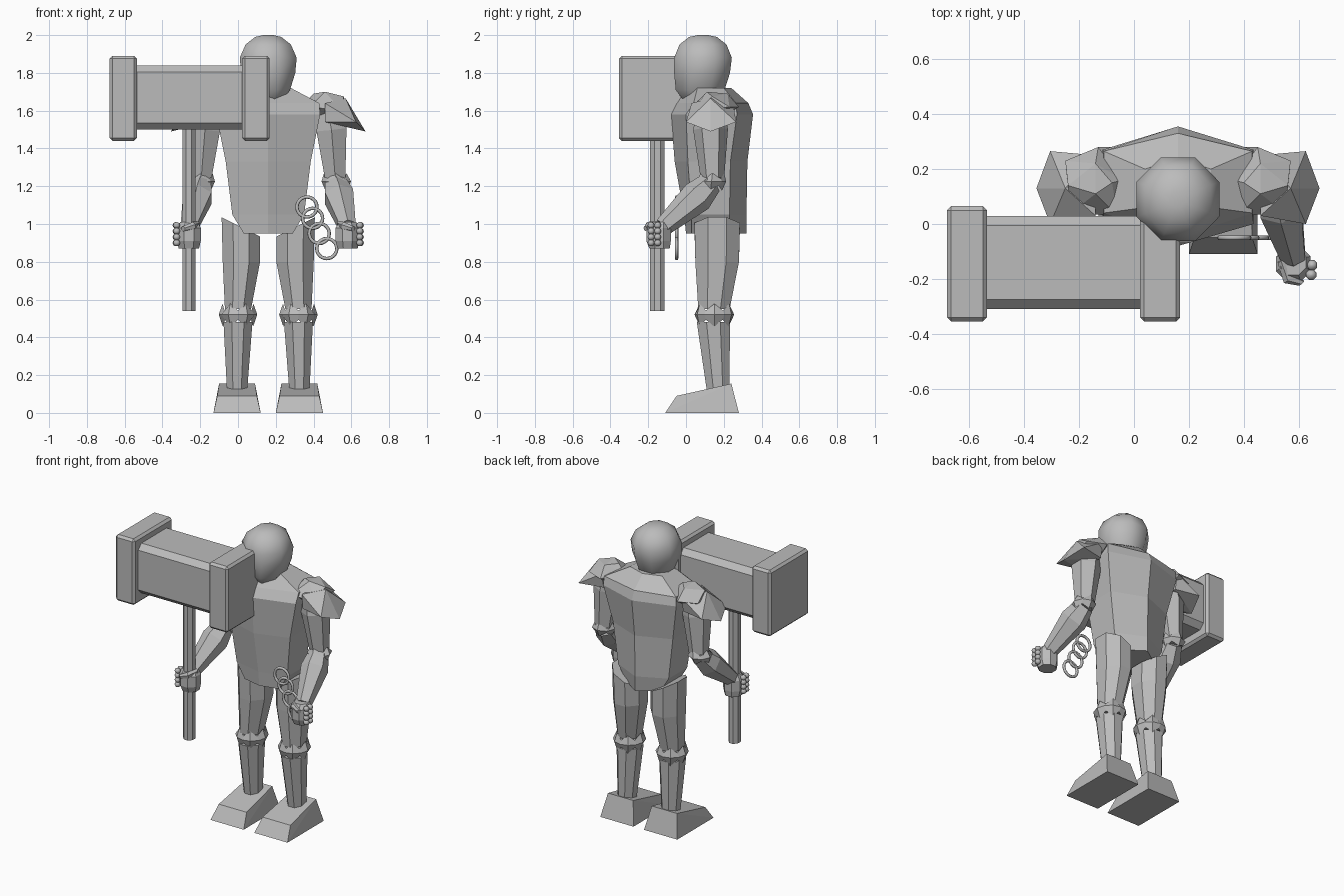
import bpy, bmesh, math
from mathutils import Vector

if "Cube" in bpy.data.objects:
    bpy.data.objects.remove(bpy.data.objects["Cube"])

CX = 0.16  # body mid-plane
grey = bpy.data.materials.new("plain_grey")
grey.diffuse_color = (0.5, 0.5, 0.5, 1)
grey.use_nodes = True
grey.node_tree.nodes["Principled BSDF"].inputs["Base Color"].default_value = grey.diffuse_color


def finish(name, bm, smooth=None):
    bmesh.ops.recalc_face_normals(bm, faces=bm.faces)
    me = bpy.data.meshes.new(name)
    bm.to_mesh(me)
    bm.free()
    me.materials.append(grey)
    ob = bpy.data.objects.new(name, me)
    bpy.context.collection.objects.link(ob)
    if smooth:
        bpy.context.view_layer.objects.active = ob
        ob.select_set(True)
        bpy.ops.object.shade_smooth_by_angle(angle=math.radians(smooth))
        ob.select_set(False)
    return ob


def place(p, side):
    """Body-relative point to world, side = 1 or -1."""
    return Vector((CX + side * p[0], p[1], p[2]))


def loft(name, rings, side=1, smooth=None):
    bm = bmesh.new()
    rows = [[bm.verts.new(place(p, side)) for p in r] for r in rings]
    n = len(rows[0])
    for a, b in zip(rows, rows[1:]):
        for i in range(n):
            bm.faces.new((a[i], a[(i + 1) % n], b[(i + 1) % n], b[i]))
    bm.faces.new(rows[0])
    bm.faces.new(rows[-1])
    return finish(name, bm, smooth)


def hull(name, pts, side=1):
    bm = bmesh.new()
    for p in pts:
        bm.verts.new(place(p, side))
    res = bmesh.ops.convex_hull(bm, input=bm.verts)
    junk = [v for v in res["geom_interior"] if isinstance(v, bmesh.types.BMVert)]
    bmesh.ops.delete(bm, geom=junk, context="VERTS")
    return finish(name, bm)


def oval(x, y, z, rx, ry, n=8, turn=0.5, zig=0):
    """Level ring, with optional zigzag height."""
    return [(x + rx * math.cos((i + turn) * math.tau / n),
             y + ry * math.sin((i + turn) * math.tau / n),
             z + zig * (-1) ** i) for i in range(n)]


def tube(name, stations, n=6, side=1, turn=0.5):
    """Tapered limb through (x, y, z, radius) stations."""
    ps = [Vector(s[:3]) for s in stations]
    d = (ps[-1] - ps[0]).normalized()
    u = (Vector((1, 0, 0)) - d * d.x).normalized()
    v = d.cross(u)
    rings = []
    for p, s in zip(ps, stations):
        rings.append([p + s[3] * (u * math.cos((i + turn) * math.tau / n) +
                                  v * math.sin((i + turn) * math.tau / n)) for i in range(n)])
    return loft(name, rings, side)


def box(name, lo, hi, bevel):
    bm = bmesh.new()
    bmesh.ops.create_cube(bm, size=1)
    for v in bm.verts:
        v.co = Vector([(a + b) / 2 + c * (b - a) for a, b, c in zip(lo, hi, v.co)])
    bmesh.ops.bevel(bm, geom=bm.edges[:], offset=bevel, segments=1, affect="EDGES")
    return finish(name, bm)


# Torso: six-sided rings with a centre ridge front and back
def chest(z, w, yf, ys, yr, yb):
    return [(0, yf, z), (w, ys, z), (w, yr, z), (0, yb, z), (-w, yr, z), (-w, ys, z)]


loft("torso", [chest(0.95, 0.13, 0.0, 0.03, 0.23, 0.32),
               chest(1.05, 0.19, -0.01, 0.03, 0.23, 0.32),
               chest(1.33, 0.225, -0.06, 0.01, 0.235, 0.325),
               chest(1.58, 0.275, -0.08, 0.0, 0.27, 0.355),
               chest(1.64, 0.27, -0.05, 0.04, 0.265, 0.33),
               chest(1.72, 0.12, 0.0, 0.06, 0.2, 0.24)])

# Head: smooth eight-sided helmet with a flat jaw
loft("head", [oval(0, 0.075, 1.66, 0.085, 0.10), oval(0, 0.075, 1.71, 0.125, 0.14),
              oval(0, 0.085, 1.80, 0.155, 0.16), oval(0, 0.09, 1.88, 0.163, 0.165),
              oval(0, 0.09, 1.95, 0.13, 0.135), oval(0, 0.09, 1.99, 0.075, 0.08),
              oval(0, 0.09, 2.0, 0.03, 0.03)], smooth=50)

for s, tag in ((1, "left"), (-1, "right")):
    # Thigh, with the top slanting up to the outer hip
    top = [(x, y, 0.985 + 0.5 * (x - 0.145)) for x, y, z in oval(0.145, 0.165, 1, 0.11, 0.13)]
    loft(tag + "_thigh", [top, oval(0.142, 0.165, 0.80, 0.107, 0.125),
                          oval(0.16, 0.148, 0.55, 0.075, 0.09)], s)
    # Knee guard with zigzag edges
    loft(tag + "_knee", [oval(0.16, 0.15, 0.56, 0.082, 0.09, 12, 0, 0.018),
                         oval(0.16, 0.15, 0.52, 0.102, 0.105, 12, 0),
                         oval(0.16, 0.15, 0.475, 0.08, 0.088, 12, 0, -0.018)], s)
    loft(tag + "_shin", [oval(0.16, 0.145, 0.48, 0.083, 0.095),
                         oval(0.165, 0.17, 0.12, 0.058, 0.065)], s)
    # Wedge foot
    hull(tag + "_foot", [(0.165 + k * w, y, z) for k in (-1, 1) for w, y, z in
                         ((0.125, -0.11, 0), (0.105, -0.05, 0.09),
                          (0.095, 0.24, 0.155), (0.125, 0.28, 0))], s)

    # Arm
    tube(tag + "_upper_arm", [(0.31, 0.13, 1.64, 0.07), (0.335, 0.13, 1.5, 0.092),
                              (0.355, 0.14, 1.24, 0.062)], 6, s)
    loft(tag + "_elbow", [oval(0.355, 0.14, 1.255, 0.06, 0.062, 8, 0, 0.014),
                          oval(0.36, 0.135, 1.225, 0.078, 0.078, 8, 0),
                          oval(0.362, 0.13, 1.19, 0.058, 0.06, 8, 0, -0.014)], s)
    tube(tag + "_forearm", [(0.355, 0.135, 1.22, 0.062), (0.375, 0.06, 1.145, 0.087),
                            (0.42, -0.12, 0.985, 0.05)], 6, s)
    # Fist
    loft(tag + "_hand", [oval(0.42, -0.14, 1.01, 0.05, 0.05),
                         oval(0.42, -0.145, 0.98, 0.068, 0.07),
                         oval(0.42, -0.145, 0.91, 0.068, 0.07),
                         oval(0.42, -0.14, 0.87, 0.058, 0.058)], s)
    # Knuckles: two beads per finger
    for i in range(4):
        for j, (x, y) in enumerate(((0.485, -0.185), (0.488, -0.15))):
            z = 0.9 + i * 0.031
            loft(f"{tag}_finger_{i}_{j}", [oval(x, y, z + 0.018 * math.sin(a),
                                               0.02 * math.cos(a), 0.02 * math.cos(a))
                                          for a in (-1.4, -0.7, 0, 0.7, 1.4)], s, 60)
    tube(tag + "_thumb", [(0.375, -0.13, 1.0, 0.018), (0.40, -0.2, 0.99, 0.022),
                          (0.45, -0.215, 0.975, 0.014)], 6, s)

    # Shoulder armour: faceted cap and flared outer plate
    hull(tag + "_shoulder_cap", [(0.29, 0.28, 1.62), (0.20, 0.16, 1.65), (0.22, 0.03, 1.62),
                                 (0.39, 0.04, 1.60), (0.41, 0.23, 1.62), (0.30, 0.22, 1.69),
                                 (0.24, 0.15, 1.69), (0.30, 0.11, 1.70), (0.40, 0.14, 1.675),
                                 (0.28, 0.13, 1.53)], s)
    hull(tag + "_shoulder_plate", [(0.30, 0.03, 1.64), (0.30, 0.25, 1.64), (0.41, 0.13, 1.665),
                                   (0.465, 0.0, 1.54), (0.465, 0.265, 1.54),
                                   (0.515, 0.13, 1.49), (0.30, 0.04, 1.54), (0.30, 0.23, 1.54)], s)

# Chain of four rings at the hip
for i, (x, z) in enumerate(((0.365, 1.09), (0.395, 1.03), (0.43, 0.95), (0.47, 0.87))):
    bpy.ops.mesh.primitive_torus_add(major_radius=0.053, minor_radius=0.009,
                                     major_segments=24, minor_segments=8,
                                     location=(x, -0.05, z), rotation=(math.pi / 2, 0, 0))
    ring = bpy.context.object
    ring.name = f"chain_ring_{i}"
    ring.data.materials.append(grey)
    bpy.ops.object.shade_smooth_by_angle(angle=math.radians(60))
    ring.select_set(False)

# Hammer: handle, chamfered core and two end blocks
loft("hammer_handle", [oval(-0.42, -0.152, z, 0.038, 0.042) for z in (0.54, 1.55)])
c = 0.035
profile = [(-0.31, 1.5 + c), (-0.31 + c, 1.5), (0.03 - c, 1.5), (0.03, 1.5 + c),
           (0.03, 1.84 - c), (0.03 - c, 1.84), (-0.31 + c, 1.84), (-0.31, 1.84 - c)]
loft("hammer_core", [[(x - CX, y, z) for y, z in profile] for x in (-0.56, 0.04)])
box("hammer_end_outer", (-0.68, -0.355, 1.44), (-0.535, 0.065, 1.89), 0.015)
box("hammer_end_inner", (0.022, -0.355, 1.44), (0.168, 0.065, 1.89), 0.015)
